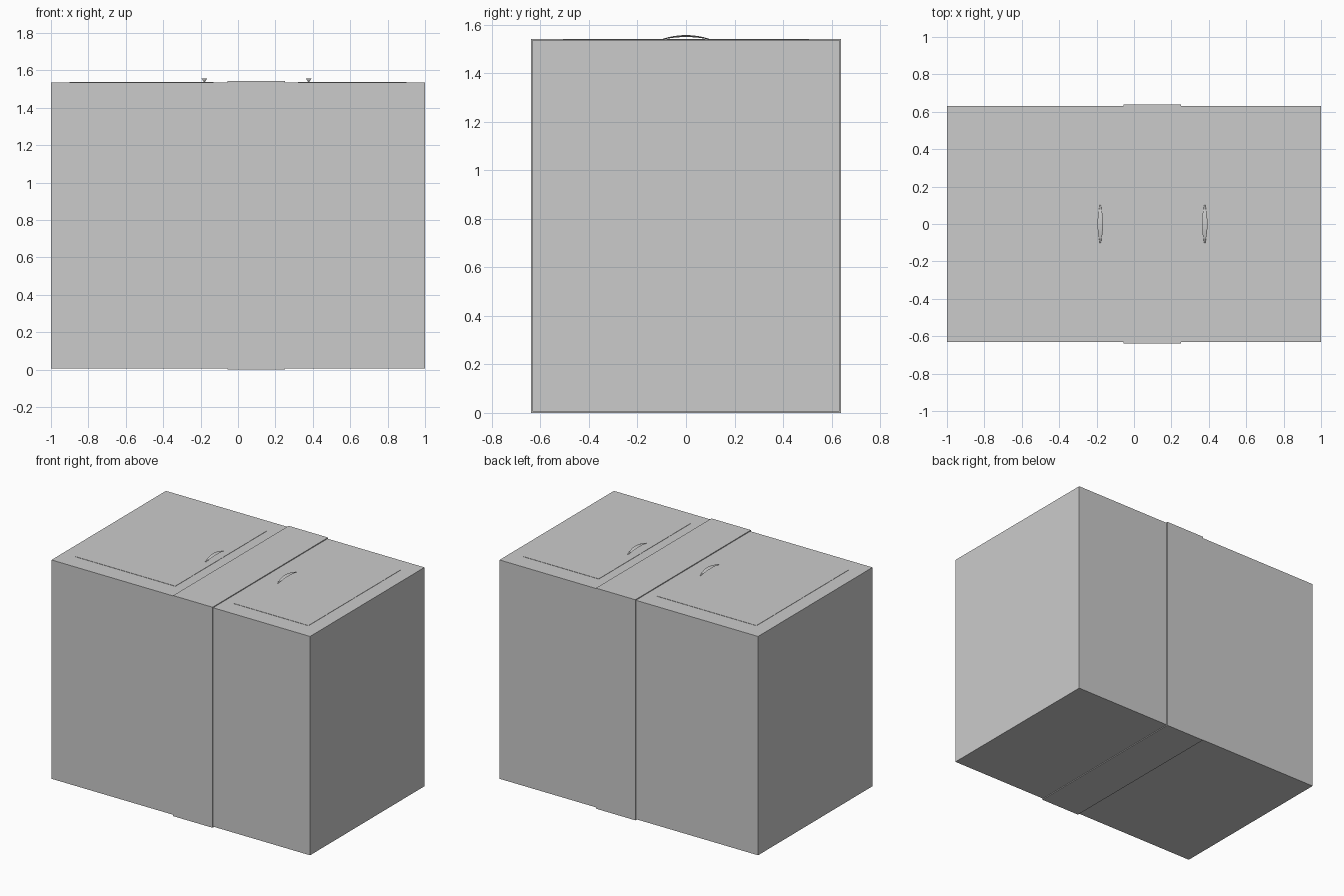
import bpy, bmesh, math

if "Cube" in bpy.data.objects:
    bpy.data.objects.remove(bpy.data.objects["Cube"])


def box(name, x0, x1, y0, y1, z0, z1):
    bpy.ops.mesh.primitive_cube_add(
        size=1, location=((x0 + x1) / 2, (y0 + y1) / 2, (z0 + z1) / 2))
    ob = bpy.context.object
    ob.name = name
    ob.scale = (x1 - x0, y1 - y0, z1 - z0)
    bpy.ops.object.transform_apply(location=False, rotation=False, scale=True)
    return ob


TOP = 1.536


def handle(name, x):
    # arched crescent grip: triangular section, wide on top, tapering to both ends
    bm = bmesh.new()
    rings, n = [], 16
    for i in range(n + 1):
        t = -1 + 2 * i / n
        c = math.cos(t * math.pi / 2)
        w = 0.003 + 0.012 * c
        zt = TOP + 0.004 + 0.017 * (1 - t * t)
        d = 0.003 + 0.005 * c
        pts = [(-w, zt - 0.002), (-w * 0.6, zt), (w * 0.6, zt),
               (w, zt - 0.002), (w * 0.4, zt - d), (-w * 0.4, zt - d)]
        rings.append([bm.verts.new((x + px, 0.102 * t, pz)) for px, pz in pts])
    for a, b in zip(rings, rings[1:]):
        for j in range(6):
            k = (j + 1) % 6
            bm.faces.new((a[j], a[k], b[k], b[j]))
    bm.faces.new(rings[0])
    bm.faces.new(rings[-1])
    bmesh.ops.recalc_face_normals(bm, faces=bm.faces)
    me = bpy.data.meshes.new(name)
    bm.to_mesh(me)
    bm.free()
    ob = bpy.data.objects.new(name, me)
    bpy.context.collection.objects.link(ob)


# main case and the slightly proud band around it
box("case_body", -1, 1, -0.632, 0.632, 0.006, TOP)
box("case_band", -0.055, 0.25, -0.638, 0.638, 0, 1.542)

# thin door panels on the top, each with a grip
box("large_door_panel", -0.9, -0.13, -0.507, 0.507, 1.52, TOP + 0.002)
box("small_door_panel", 0.32, 0.9, -0.507, 0.507, 1.52, TOP + 0.002)
handle("large_door_handle", -0.18)
handle("small_door_handle", 0.378)
